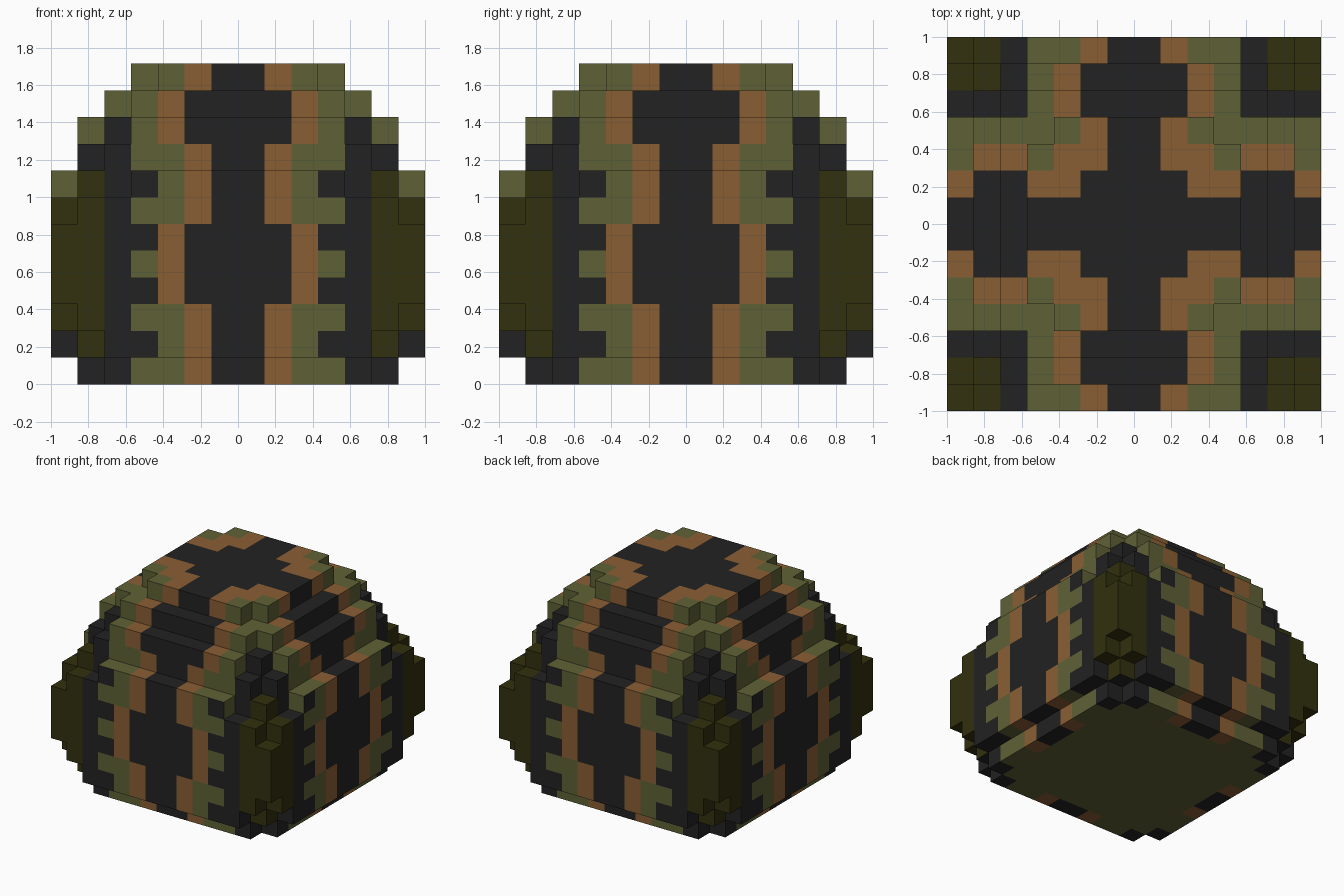
import bpy, bmesh

cube = bpy.data.objects.get("Cube")
if cube:
    bpy.data.objects.remove(cube, do_unlink=True)

U = 1 / 7  # edge of one block


def linear(c):
    c /= 255
    return c / 12.92 if c <= 0.04045 else ((c + 0.055) / 1.055) ** 2.4


def material(name, rgb):
    mat = bpy.data.materials.new(name)
    mat.use_nodes = True
    colour = (*[linear(c) for c in rgb], 1)
    mat.diffuse_color = colour
    bsdf = next(n for n in mat.node_tree.nodes if n.type == 'BSDF_PRINCIPLED')
    bsdf.inputs["Base Color"].default_value = colour
    bsdf.inputs["Roughness"].default_value = 0.9
    return mat


MATS = [material("charcoal", (34, 34, 34)), material("brown", (138, 94, 52)),
        material("olive", (95, 97, 54)), material("dark_olive", (50, 48, 14))]
CODE = "KBOD"

# Half depth of each block column, from the middle outwards, per layer
PLANS = ["666665", "7777765", "7777776", "7777777", "7777777", "7777777",
         "7777776", "7777664", "666665", "666654", "55554", "4443"]

# Camouflage for a quarter of the top, and for half of each side per layer
TOP = ["KKKKKKK", "KKBBKKB", "KBBOBBO", "KBOOOOO", "KKBOKKK", "KKBOKDD", "KBOOKDD"]
SIDE = ["KBOOKKK", "KBOKKDK", "KBOOKDD", "KKBKKDD", "KKBOKDD", "KKBKKDD",
        "KBOOKDD", "KBOKKDO", "KBOOKKK", "KKBOKOO", "KKBOOOO", "KBOOOOO"]
RIM = {5: "KBOOKK", 6: "KBOKKDD"}


def ring(n):
    """Distance of a block from the middle plane, mirrored."""
    return n if n >= 0 else -n - 1


def filled(x, y, z):
    if not 0 <= z < len(PLANS):
        return False
    i, j = ring(x), ring(y)
    return i < len(PLANS[z]) and j < int(PLANS[z][i])


def colour(x, y, z, axis, sign):
    i, j = ring(x), ring(y)
    if axis == 2 and sign > 0:
        code = TOP[j][i]
    elif axis == 2:
        outer, inner = max(i, j), min(i, j)
        code = RIM[outer][inner] if outer in RIM else "O"
    else:
        code = SIDE[z][j if axis == 0 else i]
    return CODE.index(code)


def block_part(name, layers):
    """Outer faces of all blocks in the given layers."""
    bm = bmesh.new()
    for z in layers:
        for x in range(-7, 7):
            for y in range(-7, 7):
                if not filled(x, y, z):
                    continue
                for axis in range(3):
                    for sign in (-1, 1):
                        cell = [x, y, z]
                        cell[axis] += sign
                        if filled(*cell):
                            continue
                        quad = []
                        for a, b in ((0, 0), (1, 0), (1, 1), (0, 1)):
                            p = [x, y, z]
                            p[axis] += sign > 0
                            p[(axis + 1) % 3] += a
                            p[(axis + 2) % 3] += b
                            quad.append(bm.verts.new([c * U for c in p]))
                        face = bm.faces.new(quad if sign > 0 else quad[::-1])
                        face.material_index = colour(x, y, z, axis, sign)
    bmesh.ops.remove_doubles(bm, verts=bm.verts, dist=0.001)
    mesh = bpy.data.meshes.new(name)
    bm.to_mesh(mesh)
    bm.free()
    for mat in MATS:
        mesh.materials.append(mat)
    obj = bpy.data.objects.new(name, mesh)
    bpy.context.collection.objects.link(obj)


block_part("base", range(0, 1))
block_part("walls", range(1, 8))
block_part("stepped_dome", range(8, 12))
